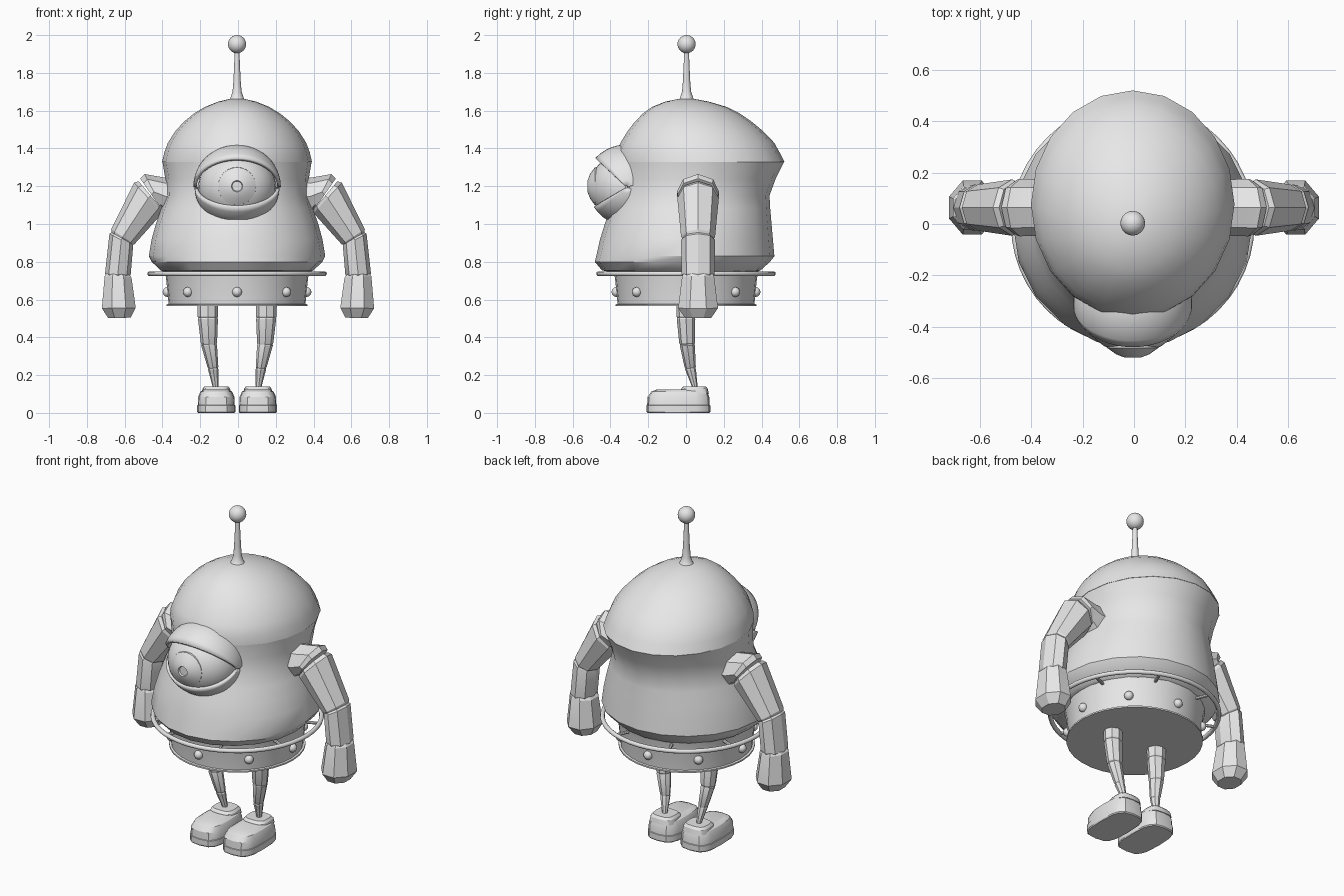
import bpy, bmesh, math
from mathutils import Matrix, Vector

cube = bpy.data.objects.get("Cube")
if cube:
    bpy.data.objects.remove(cube, do_unlink=True)

gray = bpy.data.materials.new("plain_gray")
gray.use_nodes = True
gray.diffuse_color = (0.8, 0.8, 0.8, 1)
gray.node_tree.nodes["Principled BSDF"].inputs["Base Color"].default_value = (0.8, 0.8, 0.8, 1)

X0 = -0.005  # centre line of the body


def finish(name, bm, angle=30):
    bmesh.ops.recalc_face_normals(bm, faces=bm.faces)
    me = bpy.data.meshes.new(name)
    bm.to_mesh(me)
    bm.free()
    me.materials.append(gray)
    me.polygons.foreach_set("use_smooth", [True] * len(me.polygons))
    me.set_sharp_from_angle(angle=math.radians(angle))
    ob = bpy.data.objects.new(name, me)
    bpy.context.collection.objects.link(ob)
    return ob


def loft(name, rings, n=16, power=1.0, angle=30, matrix=None, phase=0.0):
    """Skin capped rings of (x, y, z, radius, y radius, tilt in degrees)."""
    bm = bmesh.new()
    loops = []
    for x, y, z, rx, ry, tilt in rings:
        u = Vector((math.cos(math.radians(tilt)), 0, math.sin(math.radians(tilt))))
        loop = []
        for i in range(n):
            a = 2 * math.pi * (i + phase) / n
            c = math.copysign(abs(math.cos(a)) ** power, math.cos(a))
            s = math.copysign(abs(math.sin(a)) ** power, math.sin(a))
            loop.append(bm.verts.new(Vector((x, y, z)) + u * (c * rx) + Vector((0, s * ry, 0))))
        loops.append(loop)
    for a, b in zip(loops, loops[1:]):
        for i in range(n):
            j = (i + 1) % n
            bm.faces.new((a[i], a[j], b[j], b[i]))
    bm.faces.new(loops[0])
    bm.faces.new(loops[-1])
    if matrix:
        bm.transform(matrix)
    return finish(name, bm, angle)


def ball(name, loc, scale, u=24, v=16):
    bm = bmesh.new()
    bmesh.ops.create_uvsphere(bm, u_segments=u, v_segments=v, radius=1)
    bm.transform(Matrix.Translation(loc) @ Matrix.Diagonal((*scale, 1)))
    return finish(name, bm, 60)


def span(z, rx, front, back):
    """Body ring given by its front and back limits."""
    return (X0, (front + back) / 2, z, rx, (back - front) / 2, 0)


# Body: tapering trunk below an overhanging, backward-leaning dome
loft("body", [span(0.745, 0.385, -0.40, 0.375), span(0.755, 0.405, -0.445, 0.395),
              span(0.80, 0.452, -0.483, 0.445), span(0.83, 0.467, -0.475, 0.468),
              span(0.92, 0.452, -0.455, 0.46), span(1.0, 0.43, -0.43, 0.453),
              span(1.08, 0.402, -0.40, 0.446), span(1.15, 0.378, -0.375, 0.442),
              span(1.24, 0.38, -0.36, 0.475), span(1.33, 0.395, -0.365, 0.52)], 20)
loft("dome", [span(1.328, 0.397, -0.367, 0.521), span(1.38, 0.385, -0.367, 0.495),
              span(1.43, 0.366, -0.347, 0.467), span(1.49, 0.328, -0.31, 0.41),
              span(1.54, 0.283, -0.272, 0.35), span(1.585, 0.228, -0.228, 0.285),
              span(1.62, 0.17, -0.18, 0.215), span(1.648, 0.10, -0.11, 0.12),
              span(1.662, 0.04, -0.04, 0.045)], 20, angle=50)

# Antenna
loft("antenna_stem", [(X0, 0.003, z, r, r, 0) for z, r in
     ((1.645, 0.055), (1.665, 0.036), (1.70, 0.024), (1.76, 0.019), (1.92, 0.012))], 12, angle=50)
ball("antenna_ball", (X0, 0.003, 1.952), (0.048, 0.048, 0.048))

# Hip drum with its bottom flange, rivets, hoop and hoop struts
loft("hip_drum", [(X0, 0, z, r, r, 0) for z, r in
     ((0.565, 0.374), (0.574, 0.374), (0.576, 0.362), (0.715, 0.376), (0.76, 0.386))], 32)
for i in range(8):
    a = math.pi / 4 * i
    ball("rivet", (X0 + 0.368 * math.cos(a), 0.368 * math.sin(a), 0.64), (0.026,) * 3, 12, 8)
    turn = Matrix.Translation((X0, 0, 0.735)) @ Matrix.Rotation(a + math.pi / 8, 4, 'Z') \
        @ Matrix.Rotation(math.pi / 2, 4, 'Y')
    loft("hoop_strut", [(0, 0, 0.36, 0.009, 0.009, 0), (0, 0, 0.468, 0.009, 0.009, 0)], 8, matrix=turn)
bpy.ops.mesh.primitive_torus_add(major_segments=48, minor_segments=10, major_radius=0.462,
                                 minor_radius=0.013, location=(X0, 0, 0.737))
hoop = bpy.context.object
hoop.name = "hip_hoop"
hoop.data.materials.append(gray)
bpy.ops.object.shade_smooth()

# Eye: ball, iris cap with sunken pupil
EYE = Vector((X0, -0.315, 1.195))
ball("eyeball", EYE, (0.205, 0.192, 0.188), 32, 20)
to_front = Matrix.Translation((X0, 0, 1.2)) @ Matrix.Rotation(math.pi / 2, 4, 'X')
loft("iris", [(0, 0, z, r, r, 0) for z, r in
     ((0.46, 0.102), (0.483, 0.10), (0.508, 0.065), (0.52, 0.034), (0.521, 0.03), (0.512, 0.026))],
     24, angle=35, matrix=to_front)


# Eyelids: sectors of a shell hinged on the eye's left-right axis
def lid(name, start, end, rx, r, seg=14, n=24):
    bm = bmesh.new()
    rows = []
    for i in range(seg + 1):
        t = math.radians(start + (end - start) * i / seg)
        row = []
        for j in range(n + 1):
            p = math.pi * (0.01 + 0.98 * j / n)
            row.append(bm.verts.new(EYE + Vector((rx * math.cos(p),
                       -r * math.sin(p) * math.cos(t), r * math.sin(p) * math.sin(t)))))
        rows.append(row)
    for a, b in zip(rows, rows[1:]):
        for j in range(n):
            bm.faces.new((a[j], a[j + 1], b[j + 1], b[j]))
    ob = finish(name, bm, 40)
    if start > 0:
        ob.data.flip_normals()
    mod = ob.modifiers.new("thickness", 'SOLIDIFY')
    mod.thickness = 0.018
    mod.offset = -1 if ob.data.polygons[0].normal.dot(ob.data.polygons[0].center - EYE) > 0 else 1


lid("upper_eyelid", 43, 165, 0.232, 0.226)
lid("lower_eyelid", -31, -165, 0.225, 0.202)

# Arms, legs and shoes on both sides
AY = 0.064
shoulder = [(0.30, 1.15, 0.10, 0.105, 90), (0.38, 1.145, 0.10, 0.11, 88),
            (0.445, 1.17, 0.107, 0.112, 62), (0.458, 1.155, 0.104, 0.108, 55)]
upper_arm = [(0.462, 1.15, 0.10, 0.10, 50), (0.475, 1.138, 0.11, 0.11, 47),
             (0.61, 0.932, 0.073, 0.09, 33), (0.615, 0.922, 0.064, 0.082, 30)]
forearm = [(0.612, 0.93, 0.06, 0.08, 30), (0.618, 0.915, 0.071, 0.09, 28),
           (0.636, 0.735, 0.068, 0.088, 2), (0.636, 0.722, 0.062, 0.08, 0)]
hand = [(0.636, 0.735, 0.064, 0.085, 3), (0.635, 0.72, 0.077, 0.092, 3),
        (0.631, 0.555, 0.097, 0.114, -1), (0.628, 0.503, 0.064, 0.075, -1)]
thigh = [(0.155, 0.0, 0.60, 0.056, 0.052), (0.155, 0.0, 0.51, 0.054, 0.050), (0.154, 0.0, 0.50, 0.047, 0.044)]
knee = [(0.154, 0.0, 0.51, 0.047, 0.044), (0.154, 0.0, 0.498, 0.053, 0.049),
        (0.149, 0.006, 0.37, 0.043, 0.042), (0.148, 0.006, 0.36, 0.037, 0.036)]
shin = [(0.148, 0.006, 0.37, 0.036, 0.036), (0.148, 0.007, 0.358, 0.042, 0.040),
        (0.128, 0.022, 0.243, 0.029, 0.030), (0.127, 0.023, 0.235, 0.024, 0.026)]
ankle = [(0.127, 0.023, 0.243, 0.023, 0.025), (0.126, 0.024, 0.23, 0.028, 0.029),
         (0.115, 0.045, 0.145, 0.016, 0.016), (0.113, 0.046, 0.12, 0.016, 0.016)]
sole = [(-0.04, 0.0, 0.097, 0.164), (-0.04, 0.006, 0.101, 0.169), (-0.04, 0.04, 0.101, 0.169),
        (-0.04, 0.043, 0.096, 0.164)]
upper = [(-0.04, 0.038, 0.098, 0.166), (-0.04, 0.085, 0.096, 0.163), (-0.036, 0.112, 0.084, 0.148),
         (-0.03, 0.124, 0.066, 0.125)]
cuff = [(0.045, 0.10, 0.078, 0.076), (0.045, 0.128, 0.073, 0.070), (0.045, 0.141, 0.062, 0.058)]

for side, s in (("left", 1), ("right", -1)):
    for part, rings in (("shoulder", shoulder), ("upper_arm", upper_arm),
                        ("forearm", forearm), ("hand", hand)):
        loft(f"{side}_{part}", [(s * x, AY, z, r, ry, s * t) for x, z, r, ry, t in rings],
             8, angle=25, phase=0.5 if part == "hand" else 0)
    for part, rings in (("thigh", thigh), ("knee", knee), ("shin", shin), ("ankle", ankle)):
        loft(f"{side}_{part}", [(X0 + s * x, y, z, r, ry, 0) for x, y, z, r, ry in rings], 8, angle=25)
    for part, rings in (("shoe_sole", sole), ("shoe_upper", upper), ("shoe_cuff", cuff)):
        loft(f"{side}_{part}", [(X0 + s * 0.11, y, z, r, ry, 0) for y, z, r, ry in rings],
             16, power=0.6)
